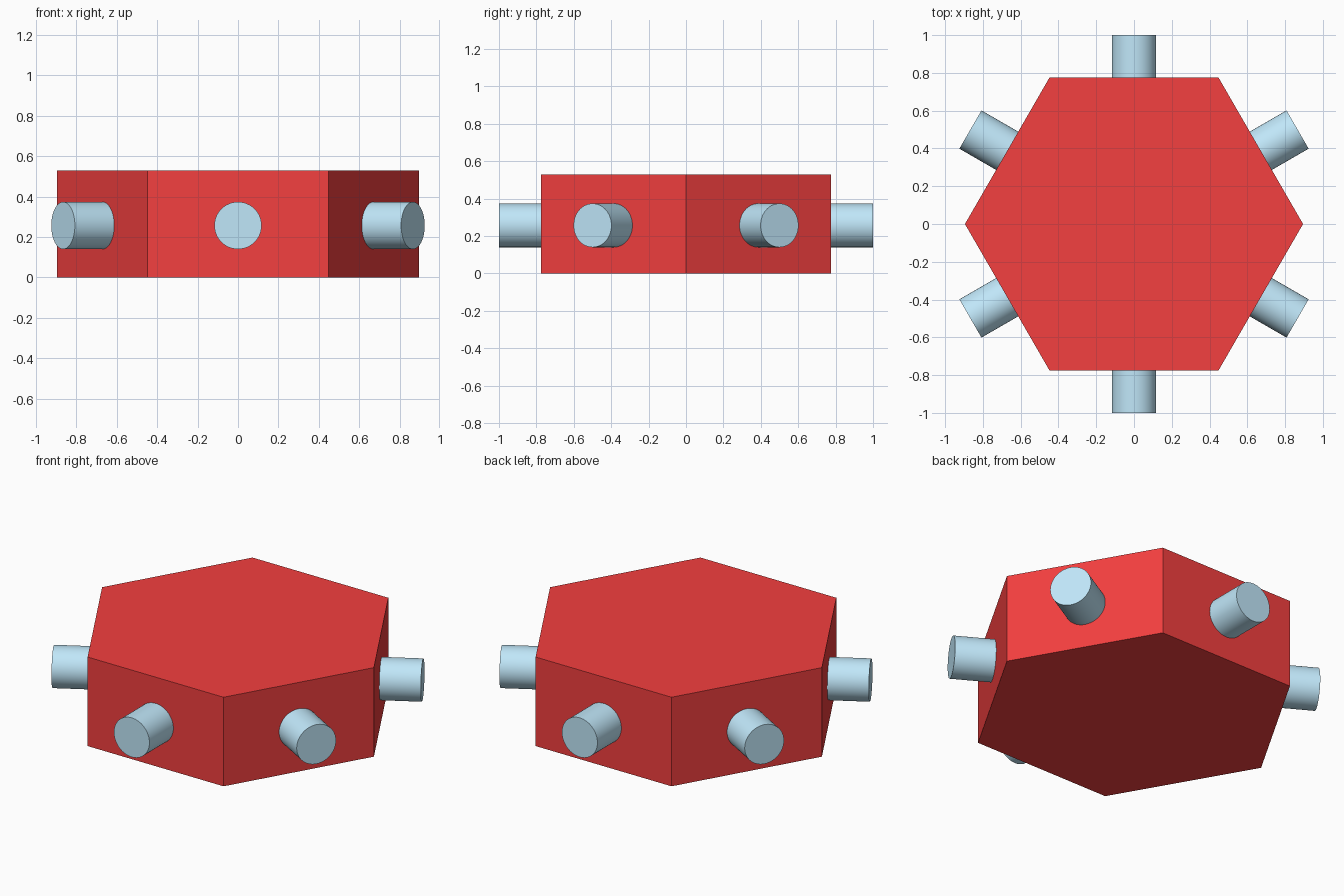
import bpy
from math import cos, sin, pi, radians

if "Cube" in bpy.data.objects:
    bpy.data.objects.remove(bpy.data.objects["Cube"])

BODY_R, BODY_H = 0.895, 0.53
PEG_R, PEG_Z = 0.117, 0.257
PEG_IN, PEG_OUT = 0.70, 1.0


def material(name, color):
    mat = bpy.data.materials.new(name)
    mat.diffuse_color = (*color, 1)
    mat.use_nodes = True
    mat.node_tree.nodes["Principled BSDF"].inputs["Base Color"].default_value = mat.diffuse_color
    return mat


red = material("red", (0.9, 0.05, 0.05))
blue = material("light_blue", (0.53, 0.8, 0.95))

# Hexagonal body with corners on the x axis
bpy.ops.mesh.primitive_cylinder_add(
    vertices=6, radius=BODY_R, depth=BODY_H,
    location=(0, 0, BODY_H / 2), rotation=(0, 0, pi / 6))
body = bpy.context.object
body.name = "hexagonal_body"
bpy.ops.object.transform_apply(location=False, rotation=True, scale=False)
body.data.materials.append(red)

# One round peg pointing out of each side face
for i in range(6):
    a = radians(30 + 60 * i)
    mid = (PEG_IN + PEG_OUT) / 2
    bpy.ops.mesh.primitive_cylinder_add(
        vertices=64, radius=PEG_R, depth=PEG_OUT - PEG_IN,
        location=(mid * cos(a), mid * sin(a), PEG_Z), rotation=(0, pi / 2, a))
    peg = bpy.context.object
    peg.name = f"side_peg_{i + 1}"
    peg.data.materials.append(blue)
    bpy.ops.object.shade_smooth_by_angle(angle=radians(30))
